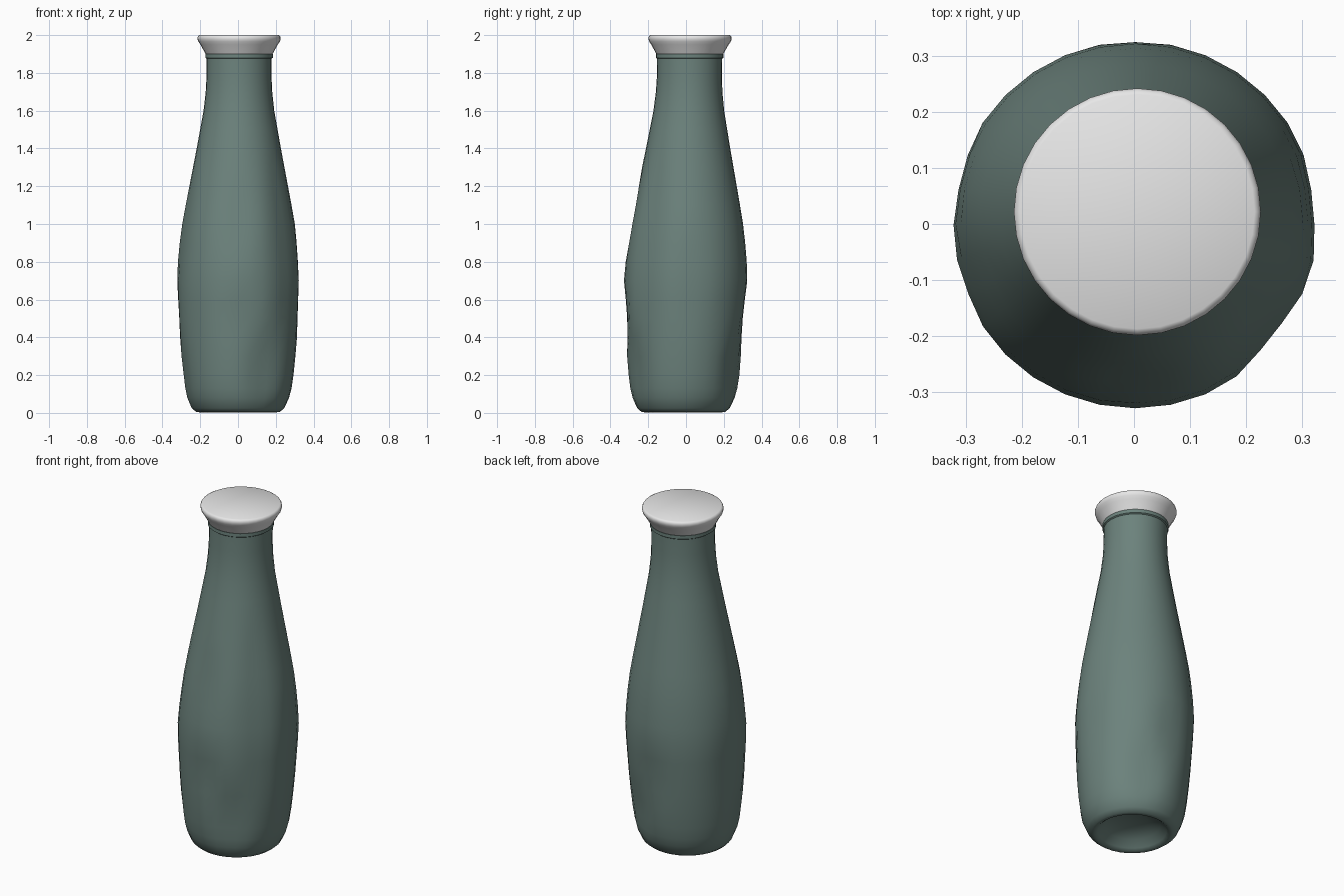
import bpy, bmesh, math
from mathutils import Vector

cube = bpy.data.objects.get("Cube")
if cube:
    bpy.data.objects.remove(cube, do_unlink=True)

SIDES = 32


def make_material(name, color):
    mat = bpy.data.materials.new(name)
    mat.use_nodes = True
    mat.diffuse_color = (*color, 1)
    bsdf = mat.node_tree.nodes["Principled BSDF"]
    bsdf.inputs["Base Color"].default_value = (*color, 1)
    bsdf.inputs["Roughness"].default_value = 0.6
    return mat


def lathe(name, profile, mat, angle):
    """Revolve (radius, z) points; a zero radius closes the end at a pole."""
    bm = bmesh.new()
    rings = []
    for r, z in profile:
        if r == 0:
            rings.append([bm.verts.new((0, 0, z))] * SIDES)
        else:
            turns = [2 * math.pi * i / SIDES for i in range(SIDES)]
            rings.append([bm.verts.new((r * math.cos(a), r * math.sin(a), z)) for a in turns])
    for low, high in zip(rings, rings[1:]):
        for i in range(SIDES):
            j = (i + 1) % SIDES
            corners = dict.fromkeys((low[i], low[j], high[j], high[i]))
            bm.faces.new(list(corners))
    bmesh.ops.recalc_face_normals(bm, faces=bm.faces)
    mesh = bpy.data.meshes.new(name)
    bm.to_mesh(mesh)
    bm.free()
    obj = bpy.data.objects.new(name, mesh)
    bpy.context.collection.objects.link(obj)
    mesh.materials.append(mat)
    bpy.ops.object.select_all(action="DESELECT")
    obj.select_set(True)
    bpy.context.view_layer.objects.active = obj
    bpy.ops.object.shade_smooth_by_angle(angle=math.radians(angle))
    return obj


def lean(obj):
    """Tip the axis slightly backwards with height."""
    for v in obj.data.vertices:
        v.co.x += 0.003 * v.co.z
        v.co.y += 0.018 * v.co.z - 0.014


glass = make_material("grey green", (0.15, 0.225, 0.203))
white = make_material("off white", (0.80, 0.80, 0.80))

# Bottle: hollowed base, swelling belly, long shoulder and straight neck
bottle = lathe("bottle", [
    (0, 0.08), (0.08, 0.075), (0.15, 0.05), (0.185, 0.015), (0.20, 0.003),
    (0.22, 0.004), (0.245, 0.025), (0.27, 0.08), (0.283, 0.13), (0.293, 0.2),
    (0.303, 0.3), (0.311, 0.4), (0.317, 0.5), (0.323, 0.6), (0.327, 0.7),
    (0.321, 0.8), (0.311, 0.9), (0.298, 1.0), (0.28, 1.1), (0.261, 1.2),
    (0.242, 1.3), (0.223, 1.4), (0.205, 1.5), (0.187, 1.6), (0.176, 1.7),
    (0.172, 1.78), (0.172, 1.875), (0.179, 1.88), (0.179, 1.9), (0, 1.9),
], glass, 50)

# Shallow dents: turn in degrees, height, half turn, half height, depth
dents = [
    (297, 0.25, 16, 0.17, 0.022), (322, 0.85, 14, 0.4, 0.014),
    (272, 0.50, 12, 0.12, 0.012), (268, 1.02, 12, 0.16, 0.012),
    (5, 0.70, 14, 0.2, 0.008), (62, 0.25, 16, 0.14, 0.018),
    (88, 0.48, 14, 0.16, 0.012), (195, 0.20, 14, 0.14, 0.012),
    (200, 0.90, 12, 0.25, 0.008), (168, 0.55, 14, 0.22, 0.008),
]
for v in bottle.data.vertices:
    if not 0.02 < v.co.z < 1.6 or v.co.xy.length < 0.21:
        continue
    turn = math.degrees(math.atan2(v.co.y, v.co.x))
    inward = Vector((-v.co.x, -v.co.y, 0)).normalized()
    for at, height, half_turn, half_height, depth in dents:
        across = (turn - at + 180) % 360 - 180
        d = math.hypot(across / half_turn, (v.co.z - height) / half_height)
        if d < 1.5:
            v.co += inward * depth * math.cos(d * math.pi / 3)
lean(bottle)

# Cap: flared plug with a rounded rim
cap = lathe("cap", [
    (0, 1.895), (0.174, 1.895), (0.18, 1.905), (0.205, 1.95), (0.216, 1.966),
    (0.22, 1.978), (0.22, 1.988), (0.216, 1.996), (0.209, 2.0), (0, 2.0),
], white, 60)
lean(cap)
